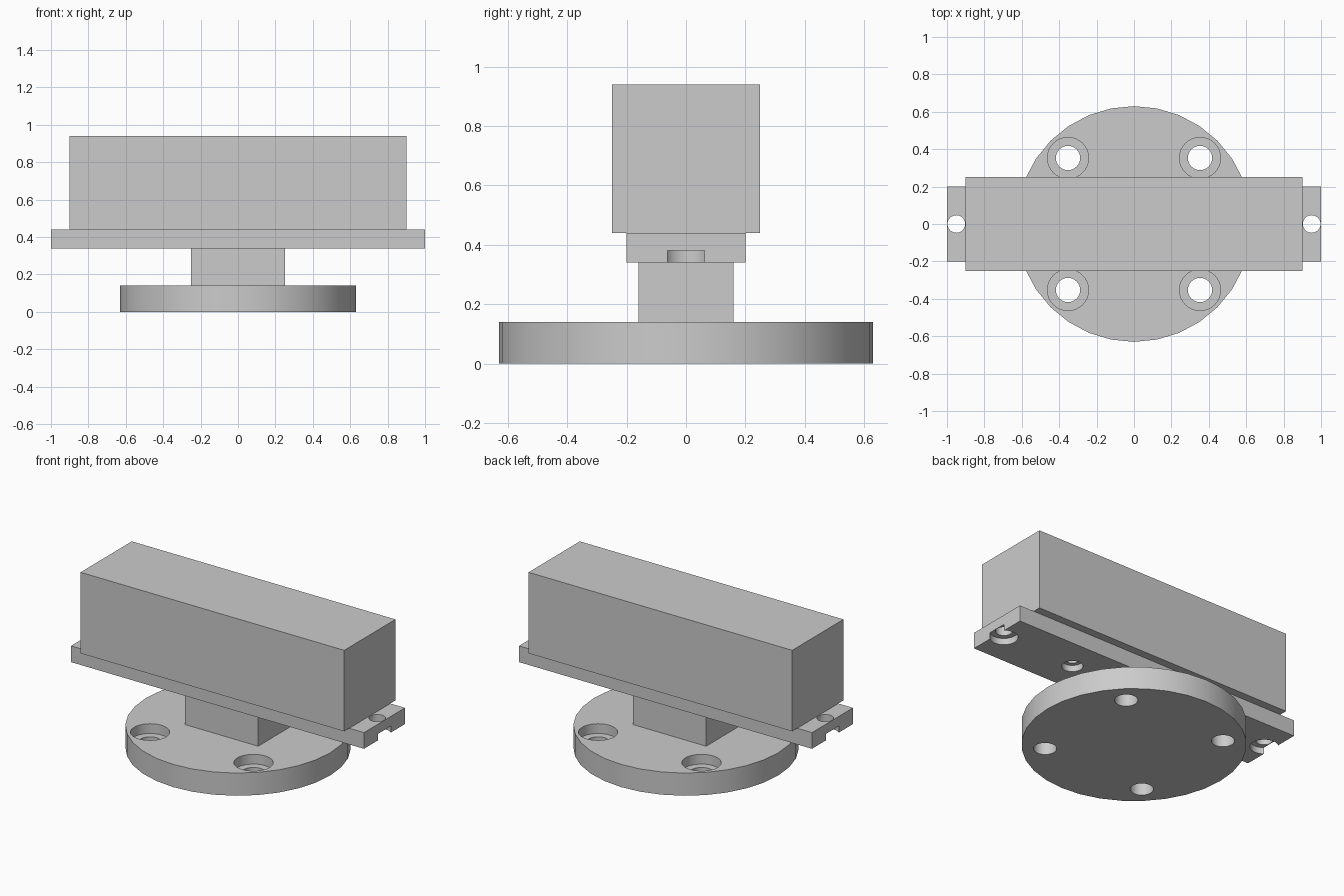
import bpy
from math import radians

if "Cube" in bpy.data.objects:
    bpy.data.objects.remove(bpy.data.objects["Cube"], do_unlink=True)

GREY = (0.6, 0.6, 0.6, 1)
grey = bpy.data.materials.new("light grey")
grey.use_nodes = True
grey.diffuse_color = GREY
grey.node_tree.nodes["Principled BSDF"].inputs["Base Color"].default_value = GREY


def finish(name):
    obj = bpy.context.object
    obj.name = name
    bpy.ops.object.transform_apply(location=False, rotation=False, scale=True)
    obj.data.materials.append(grey)
    return obj


def box(name, width, depth, bottom, top):
    bpy.ops.mesh.primitive_cube_add(size=1, location=(0, 0, (bottom + top) / 2))
    bpy.context.object.scale = (width, depth, top - bottom)
    return finish(name)


def cylinder(name, radius, bottom, top, x=0, y=0, sides=32):
    bpy.ops.mesh.primitive_cylinder_add(vertices=sides, radius=radius, depth=top - bottom,
                                        location=(x, y, (bottom + top) / 2))
    return finish(name)


def drill(target, radius, bottom, top, x, y):
    cutter = cylinder("hole_cutter", radius, bottom, top, x, y)
    cutter.hide_render = True
    mod = target.modifiers.new("hole", "BOOLEAN")
    mod.operation = "DIFFERENCE"
    mod.solver = "EXACT"
    mod.object = cutter
    bpy.context.view_layer.objects.active = target
    bpy.ops.object.modifier_apply(modifier=mod.name)
    bpy.data.objects.remove(cutter, do_unlink=True)


def smooth(obj):
    bpy.ops.object.select_all(action="DESELECT")
    obj.select_set(True)
    bpy.context.view_layer.objects.active = obj
    bpy.ops.object.shade_smooth_by_angle(angle=radians(30))


# Round base with four counterbored bolt holes
base = cylinder("base_flange", 0.63, 0, 0.14)
for x in (-0.353, 0.353):
    for y in (-0.353, 0.353):
        drill(base, 0.11, 0.08, 0.3, x, y)
        drill(base, 0.065, -0.1, 0.3, x, y)
smooth(base)

# Neck between the base and the rail
box("neck", 0.5, 0.32, 0.14, 0.34)

# Rail plate with screw holes counterbored from below
plate = box("mounting_plate", 2, 0.4, 0.34, 0.44)
for side in (-1, 1):
    for x, bore, hole in ((0.95, 0.08, 0.047), (0.45, 0.06, 0.035)):
        drill(plate, bore, 0.2, 0.38, side * x, 0)
        drill(plate, hole, 0.2, 0.6, side * x, 0)
smooth(plate)

# Solid block carried by the rail
box("block", 1.8, 0.5, 0.44, 0.94)
